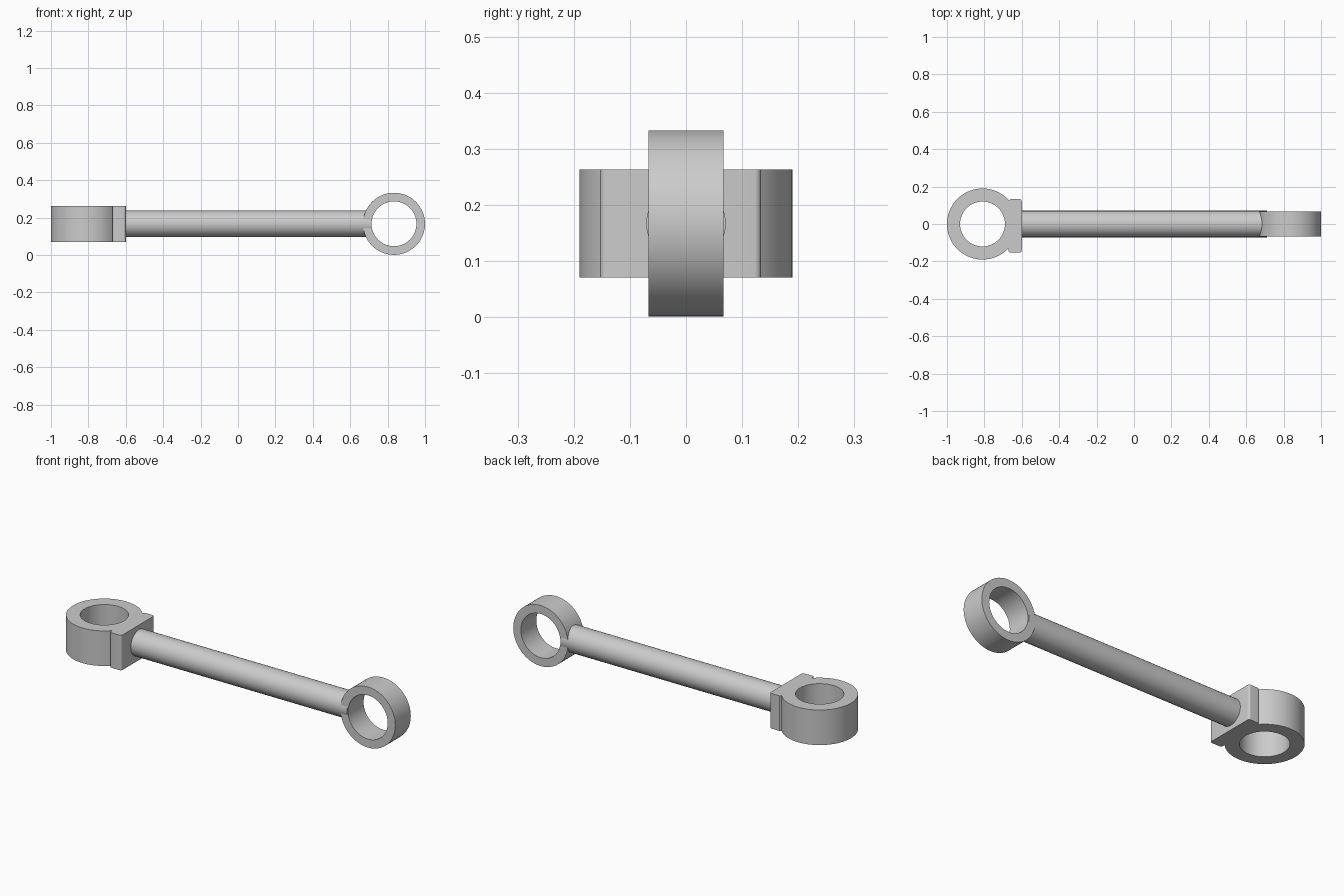
import bpy
import math
from math import cos, sin, pi, radians

if "Cube" in bpy.data.objects:
    bpy.data.objects.remove(bpy.data.objects["Cube"], do_unlink=True)

STEEL = (0.6, 0.6, 0.6, 1.0)
steel = bpy.data.materials.new("grey_steel")
steel.use_nodes = True
steel.diffuse_color = STEEL
steel.node_tree.nodes["Principled BSDF"].inputs["Base Color"].default_value = STEEL

AXIS_Z = 0.167


def arc(cx, cy, r, start, end, n):
    """Points along an arc, angles in degrees, both ends included."""
    angles = [radians(start + (end - start) * i / n) for i in range(n + 1)]
    return [(cx + r * cos(a), cy + r * sin(a)) for a in angles]


def circle(r, n=64):
    return arc(0, 0, r, 0, 360, n)[:-1]


def finish(obj):
    obj.data.materials.clear()
    obj.data.materials.append(steel)
    bpy.ops.object.select_all(action="DESELECT")
    obj.select_set(True)
    bpy.context.view_layer.objects.active = obj
    bpy.ops.object.shade_smooth_by_angle(angle=radians(30))


def extruded(name, outlines, half, location, rotation=(0, 0, 0)):
    """Solid plate from an outer outline and its holes."""
    curve = bpy.data.curves.new(name, "CURVE")
    curve.dimensions = "2D"
    curve.fill_mode = "BOTH"
    curve.extrude = half
    for points in outlines:
        spline = curve.splines.new("POLY")
        spline.points.add(len(points) - 1)
        for p, (x, y) in zip(spline.points, points):
            p.co = (x, y, 0, 1)
        spline.use_cyclic_u = True
    obj = bpy.data.objects.new(name, curve)
    obj.location, obj.rotation_euler = location, rotation
    bpy.context.collection.objects.link(obj)
    bpy.ops.object.select_all(action="DESELECT")
    obj.select_set(True)
    bpy.context.view_layer.objects.active = obj
    bpy.ops.object.convert(target="MESH")
    finish(bpy.context.view_layer.objects.active)


# Large eye with its flat mounting pad, bored vertically
f = 0.012
x0, x1, y0, y1 = 0.139, 0.21, -0.153, 0.134
large_outline = arc(0, 0, 0.19, 41.5, 317, 52)
for cx, cy, start in ((x0 + f, y0 + f, 180), (x1 - f, y0 + f, 270),
                      (x1 - f, y1 - f, 0)):
    large_outline += arc(cx, cy, f, start, start + 90, 5)
large_outline.append((x0 + f, y1))
extruded("large_eye", [large_outline, circle(0.12)], 0.096, (-0.81, 0, AXIS_Z))

# Small eye, bored from front to back
extruded("small_eye", [circle(0.166), circle(0.12)], 0.067,
         (0.834, 0, AXIS_Z), (pi / 2, 0, 0))

# Round rod joining the pad to the small eye
start, end = -0.605, 0.71
bpy.ops.mesh.primitive_cylinder_add(
    vertices=32, radius=0.071, depth=end - start,
    location=((start + end) / 2, 0, AXIS_Z), rotation=(0, pi / 2, 0))
rod = bpy.context.object
rod.name = "rod"
finish(rod)
